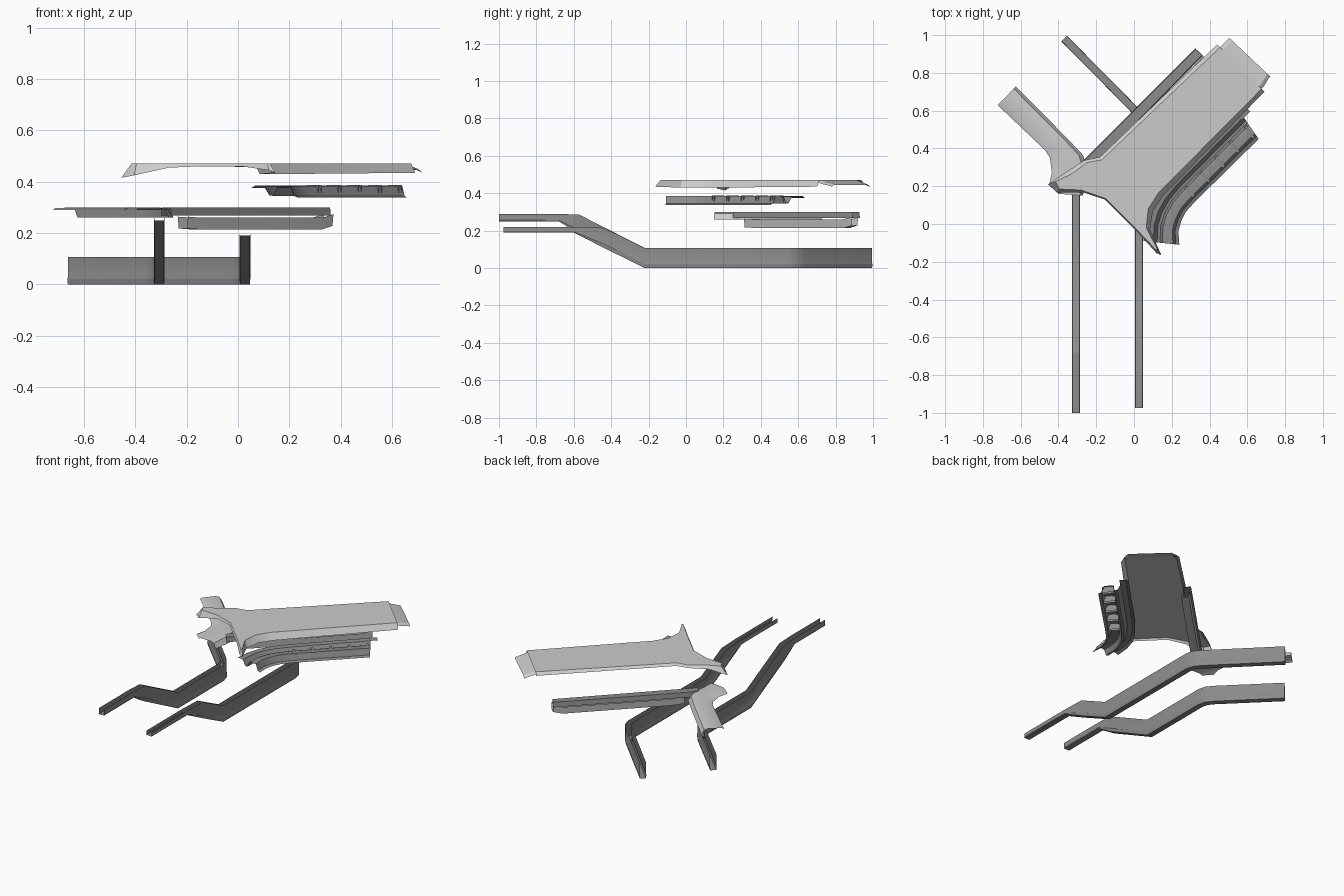
import bpy, bmesh, math
from mathutils import Vector

if "Cube" in bpy.data.objects:
    bpy.data.objects.remove(bpy.data.objects["Cube"])


def grey(name, v):
    m = bpy.data.materials.new(name)
    m.diffuse_color = (v, v, v, 1)
    m.use_nodes = True
    m.node_tree.nodes["Principled BSDF"].inputs["Base Color"].default_value = m.diffuse_color
    return m


DARK, MID = grey("dark_grey", .26), grey("mid_grey", .55)


def finish(name, bm, mat=None, angle=30):
    me = bpy.data.meshes.new(name)
    bm.normal_update()
    bm.to_mesh(me)
    bm.free()
    if mat:
        me.materials.append(mat)
    ob = bpy.data.objects.new(name, me)
    bpy.context.collection.objects.link(ob)
    bpy.ops.object.select_all(action='DESELECT')
    ob.select_set(True)
    bpy.context.view_layer.objects.active = ob
    bpy.ops.object.shade_smooth_by_angle(angle=math.radians(angle))
    return ob


def skin(bm, rows):
    vs = [[bm.verts.new(p) for p in r] for r in rows]
    for a, b in zip(vs, vs[1:]):
        for i in range(len(a) - 1):
            bm.faces.new((a[i], a[i + 1], b[i + 1], b[i]))


def loft(name, stations, profile, mat=None):
    """Sheet through (edge point, edge point, z shift) stations; profile is (0..1 across, z)."""
    bm = bmesh.new()
    rows = []
    for a, b, dz in stations:
        a, b = Vector(a), Vector(b)
        rows.append([(*a.lerp(b, u), z + dz) for u, z in profile])
    skin(bm, rows)
    return finish(name, bm, mat)


def rail(name, path, half):
    """Open-topped channel along (x, y, top, bottom) points with mitred corners."""
    bm = bmesh.new()
    rows = []
    pts = [Vector(p[:2]) for p in path]
    for i, (x, y, top, bot) in enumerate(path):
        d0 = (pts[i] - pts[max(i - 1, 0)]).normalized()
        d1 = (pts[min(i + 1, len(pts) - 1)] - pts[i]).normalized()
        t = (d0 + d1).normalized()
        n = Vector((t.y, -t.x))
        k = half / max(0.5, t.dot(d1 if d1.length else d0))
        lip = bot + 0.25 * (top - bot)
        prof = [(-.9, top), (-.9, lip), (-1, lip - .004), (-.9, bot), (.9, bot),
                (1, lip - .004), (.9, lip), (.9, top)]
        rows.append([(x + n.x * k * u, y + n.y * k * u, z) for u, z in prof])
    skin(bm, rows)
    return finish(name, bm, DARK)


# Stepped chassis rails, turning 45 degrees at the back
rail("left_rail", [(-.307, -1, .29, .25), (-.307, -.68, .29, .25), (-.307, -.57, .285, .18),
                   (-.307, -.22, .107, 0), (-.307, .26, .107, 0), (-.318, .302, .107, 0),
                   (-.35, .342, .107, 0), (-.65, .642, .107, 0)], .021)
rail("right_rail", [(.027, -.975, .22, .19), (.027, -.6, .22, .19), (.027, -.44, .215, .108),
                    (.027, -.22, .107, 0), (.027, .54, .107, 0), (.016, .585, .107, 0),
                    (-.01, .618, .107, 0), (-.37, .982, .107, 0)], .021)

# Top panel: flat outline plus folded edges (inner xy, outer xy, outer z)
edge = [
    ((.455, .935), (.44, .95), .455), ((-.17, .34), (-.18, .355), .46),
    ((-.25, .325), (-.26, .338), .46), ((-.33, .265), (-.36, .275), .455),
    ((-.415, .225), (-.455, .21), .415), ((-.395, .185), (-.405, .165), .425),
    ((-.28, .18), (-.27, .168), .455), ((-.15, .135), (-.155, .13), .46),
    ((.02, -.035), (.015, -.04), .46), ((.115, -.135), (.12, -.155), .445),
    ((.125, -.135), (.145, -.165), .435), ((.065, -.02), (.085, -.03), .43),
    ((.075, .08), (.1, .07), .43), ((.13, .165), (.155, .15), .43),
    ((.675, .715), (.69, .70), .435)]
bm = bmesh.new()
inner = [bm.verts.new((*p, .472)) for p, q, z in edge]
outer = [bm.verts.new((*q, z)) for p, q, z in edge]
bm.faces.new(inner)
for i in range(len(edge) - 1):
    bm.faces.new((inner[i + 1], inner[i], outer[i], outer[i + 1]))
finish("top_panel", bm, MID)

# End tab of the top panel
loft("top_panel_tab", [((.445, .925), (.665, .705), .459), ((.465, .945), (.685, .725), .45),
                       ((.495, .975), (.715, .775), .438), ((.505, .985), (.722, .78), .433)],
     [(0, 0), (.06, .012), (.94, .012), (1, 0)])

# Curved ribbed side tray
tray = [((.55, .61), (.66, .45), 0), ((.20, .25), (.32, .115), 0), ((.13, .165), (.275, .065), 0),
        ((.085, .09), (.25, .015), 0), ((.06, .01), (.235, -.04), 0), ((.05, -.09), (.24, -.11), 0)]
loft("side_tray", tray, [(0, .375), (.1, .386), (.27, .382), (.38, .347), (.46, .345),
                         (.53, .378), (.62, .384), (.82, .384), (.9, .345), (1, .338)], DARK)
loft("side_tray_tongue", [((.575, .635), (.615, .595), 0), ((.53, .59), (.57, .55), 0)],
     [(0, .375), (.3, .386), (1, .384)], DARK)

# Cross ribs on the tray
bm = bmesh.new()
for k in range(5):
    f = .04 + .23 * k
    a = Vector(tray[0][0]).lerp(Vector(tray[1][0]), f)
    b = Vector(tray[0][1]).lerp(Vector(tray[1][1]), f)
    w = Vector((.006, .006))
    rows = []
    for s, z in ((-1, .345), (-1, .387), (1, .387), (1, .345)):
        rows.append([(*(a.lerp(b, u) + w * s), z) for u in (.5, .88)])
    skin(bm, rows)
finish("side_tray_ribs", bm, DARK)

# Corner bracket: wide arm flaring into the joint
loft("bracket_arm", [((-.722, .63), (-.625, .728), 0), ((-.47, .39), (-.36, .46), 0),
                     ((-.445, .35), (-.27, .365), 0), ((-.435, .27), (-.25, .30), 0),
                     ((-.45, .205), (-.26, .22), 0), ((-.40, .16), (-.27, .15), 0)],
     [(0, .29), (.1, .297), (.7, .3), (.88, .292), (1, .26)], MID)

# Long strip of the bracket with a matching channel below it
loft("bracket_strip", [((.325, .93), (.362, .89), 0), ((-.26, .345), (-.215, .30), 0),
                       ((-.3, .29), (-.26, .25), 0)],
     [(0, .268), (.08, .3), (.92, .3), (1, .268)], DARK)
loft("lower_channel", [((.335, .92), (.372, .885), .014), ((.29, .88), (.33, .838), 0),
                       ((-.18, .41), (-.14, .365), 0), ((-.235, .35), (-.195, .31), .004)],
     [(0, .26), (.1, .214), (.9, .214), (1, .26)], MID)
